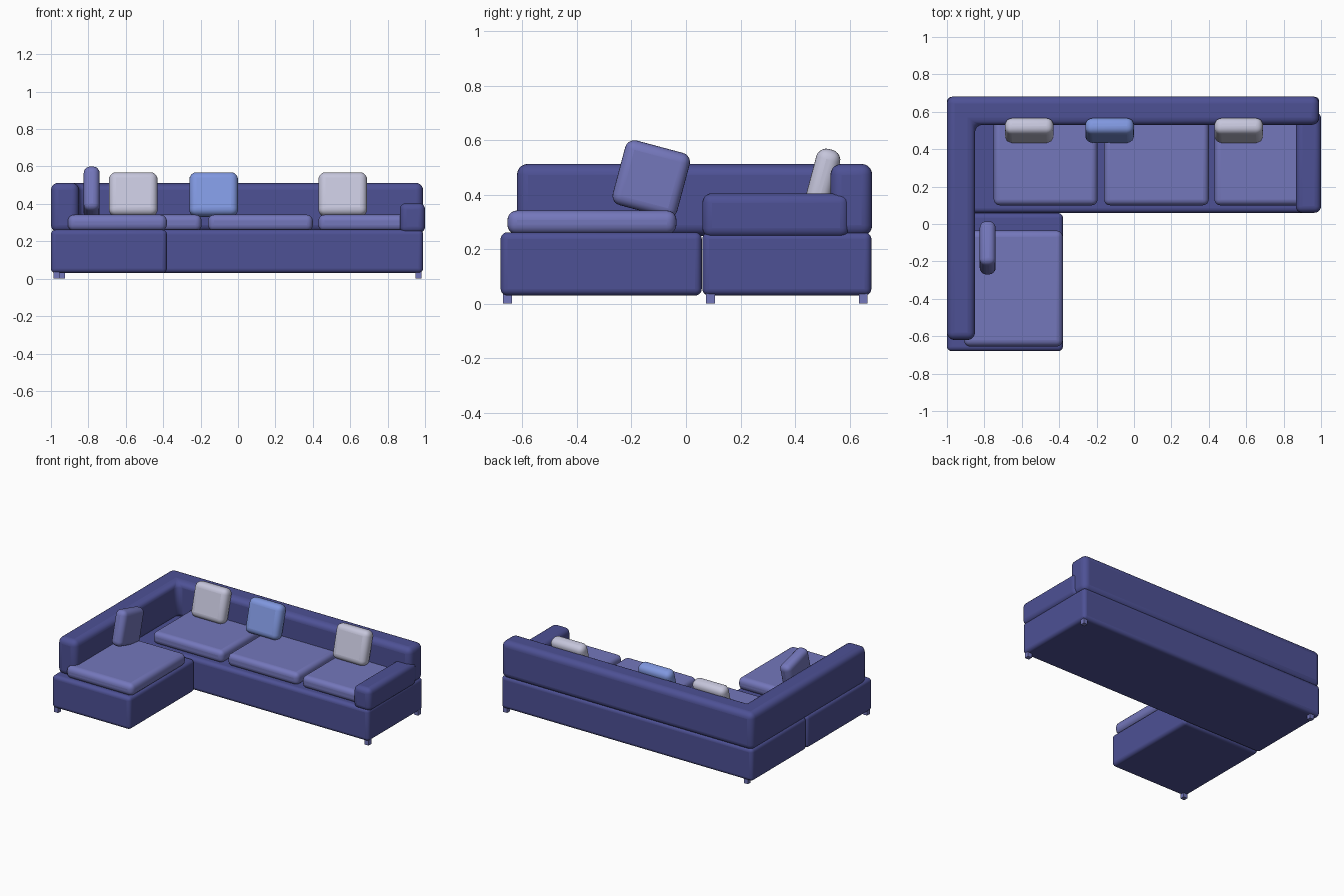
import bpy, bmesh
from math import radians
from mathutils import Vector

cube = bpy.data.objects.get("Cube")
if cube:
    bpy.data.objects.remove(cube, do_unlink=True)


def material(name, r, g, b):
    m = bpy.data.materials.new(name)
    m.use_nodes = True
    m.diffuse_color = (r, g, b, 1)
    m.node_tree.nodes["Principled BSDF"].inputs["Base Color"].default_value = (r, g, b, 1)
    return m


NAVY = material("navy fabric", 0.075, 0.082, 0.30)
LILAC = material("lilac fabric", 0.175, 0.185, 0.50)
PALE = material("pale grey fabric", 0.56, 0.56, 0.71)
BLUE = material("sky blue fabric", 0.215, 0.31, 0.74)


def prism(name, outline, z0, z1, mat, radius, tilt=0):
    """Extrude a flat outline from z0 to z1 and round all its edges."""
    xs, ys = zip(*outline)
    mid = Vector(((min(xs) + max(xs)) / 2, (min(ys) + max(ys)) / 2, (z0 + z1) / 2))
    bm = bmesh.new()
    face = bm.faces.new([bm.verts.new(Vector((x, y, z0)) - mid) for x, y in outline])
    top = bmesh.ops.extrude_face_region(bm, geom=[face])["geom"]
    bmesh.ops.translate(bm, vec=(0, 0, z1 - z0),
                        verts=[v for v in top if isinstance(v, bmesh.types.BMVert)])
    bmesh.ops.recalc_face_normals(bm, faces=bm.faces)
    mesh = bpy.data.meshes.new(name)
    bm.to_mesh(mesh)
    bm.free()
    mesh.materials.append(mat)
    obj = bpy.data.objects.new(name, mesh)
    bpy.context.collection.objects.link(obj)
    obj.location = mid
    obj.rotation_euler.x = radians(tilt)
    if radius:
        bevel = obj.modifiers.new("rounding", "BEVEL")
        bevel.width = radius
        bevel.segments = 5
        bevel.limit_method = "ANGLE"
        bpy.ops.object.select_all(action="DESELECT")
        obj.select_set(True)
        bpy.context.view_layer.objects.active = obj
        bpy.ops.object.shade_smooth_by_angle(angle=radians(40))
    return obj


def box(name, x, y, z, mat, radius, tilt=0):
    outline = [(x[0], y[0]), (x[1], y[0]), (x[1], y[1]), (x[0], y[1])]
    return prism(name, outline, z[0], z[1], mat, radius, tilt)


# Bases
box("main_base", (-1, 0.99), (0.06, 0.68), (0.03, 0.262), NAVY, 0.025)
box("chaise_base", (-1, -0.38), (-0.68, 0.058), (0.03, 0.262), NAVY, 0.025)

# L-shaped backrest and the low arm
prism("backrest", [(-1, -0.62), (-0.85, -0.62), (-0.85, 0.53), (0.99, 0.53),
                   (0.99, 0.683), (-1, 0.683)], 0.248, 0.513, NAVY, 0.04)
box("low_arm", (0.865, 1), (0.06, 0.6), (0.243, 0.405), NAVY, 0.035)

# Seat cushions
for side, x0, x1 in (("right", -0.75, -0.195), ("middle", -0.16, 0.40), ("left", 0.43, 0.96)):
    box(side + "_seat_cushion", (x0, x1), (0.10, 0.58), (0.255, 0.342), LILAC, 0.032)
box("chaise_cushion", (-0.91, -0.38), (-0.655, -0.035), (0.255, 0.342), LILAC, 0.035)

# Throw pillows leaning on the back
for side, x, mat in (("right", -0.56, PALE), ("middle", -0.13, BLUE), ("left", 0.56, PALE)):
    box(side + "_throw_pillow", (x - 0.13, x + 0.13), (0.455, 0.545), (0.33, 0.57),
        mat, 0.038, -15)
box("chaise_throw_pillow", (-0.825, -0.74), (-0.25, -0.005), (0.335, 0.58), LILAC, 0.035, -15)

# Short square feet
for name, x, y in (("front_left", 0.965, 0.09), ("back_left", 0.965, 0.65),
                   ("back_right", -0.94, 0.65), ("chaise", -0.97, -0.655)):
    box(name + "_foot", (x - 0.016, x + 0.016), (y - 0.016, y + 0.016), (0, 0.04), LILAC, 0)
